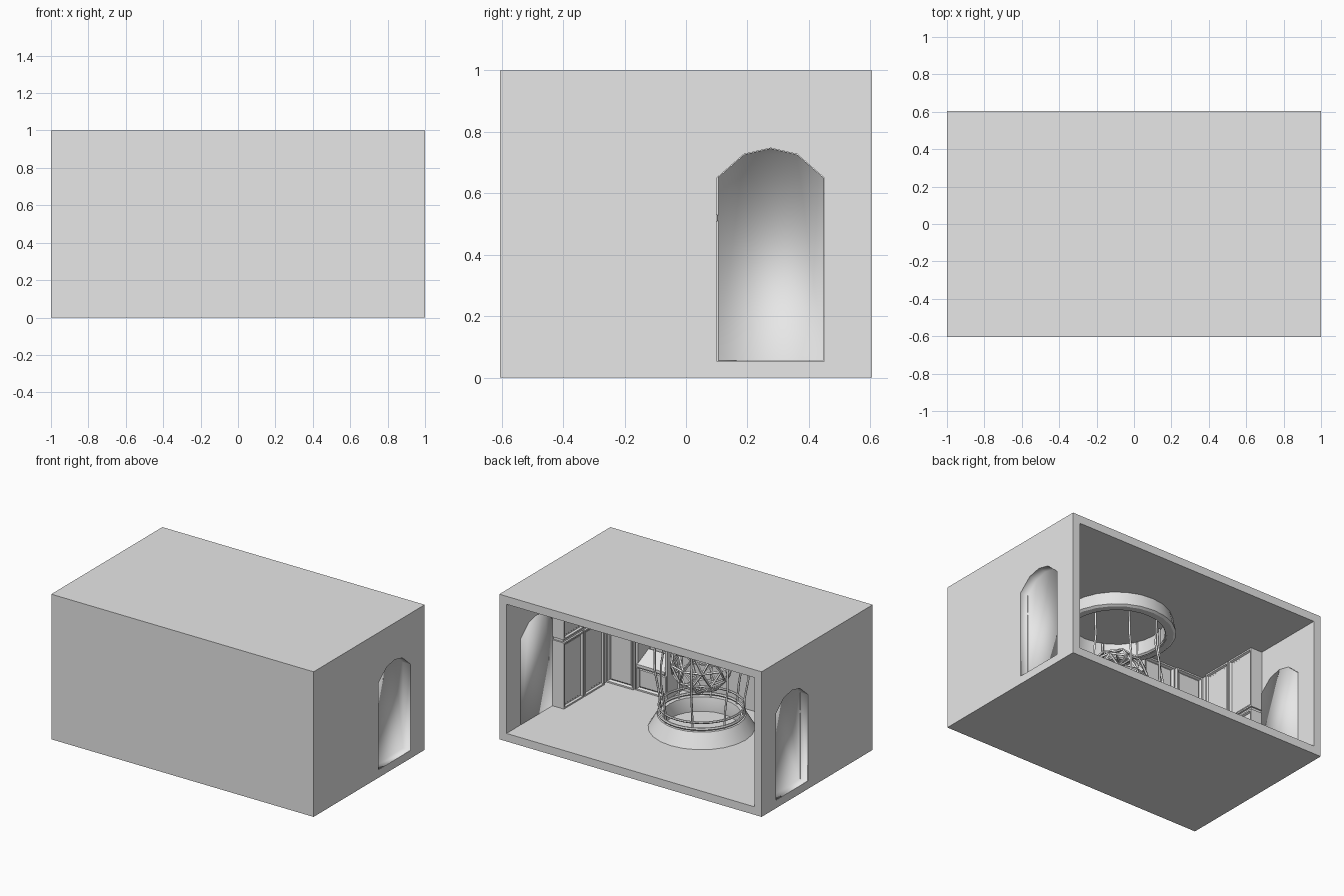
import bpy, bmesh, math
from mathutils import Matrix, Vector

if "Cube" in bpy.data.objects:
    bpy.data.objects.remove(bpy.data.objects["Cube"])

grey = bpy.data.materials.new("plain_grey")
grey.diffuse_color = (0.8, 0.8, 0.8, 1)
grey.use_nodes = True
grey.node_tree.nodes["Principled BSDF"].inputs["Base Color"].default_value = grey.diffuse_color

CX, CY = 0.0, -0.17          # axis of the central machine
IN = 0.945                   # inner wall face
FLOOR, CEIL = 0.055, 0.945


def finish(name, bm, smooth=False):
    me = bpy.data.meshes.new(name)
    bm.to_mesh(me)
    bm.free()
    me.materials.append(grey)
    for p in me.polygons:
        p.use_smooth = smooth
    ob = bpy.data.objects.new(name, me)
    bpy.context.collection.objects.link(ob)
    return ob


def add_box(bm, lo, hi):
    lo, hi = Vector(lo), Vector(hi)
    size = hi - lo
    m = Matrix.Translation((lo + hi) / 2) @ Matrix.Diagonal((*size, 1))
    return bmesh.ops.create_cube(bm, size=1, matrix=m)["verts"]


def box(name, lo, hi):
    bm = bmesh.new()
    add_box(bm, lo, hi)
    return finish(name, bm)


def lathe(name, profile, sides=24):
    # closed (radius, height) profile turned around the machine axis
    bm = bmesh.new()
    rings = []
    for i in range(sides):
        a = 2 * math.pi * i / sides
        rings.append([bm.verts.new((CX + r * math.cos(a), CY + r * math.sin(a), z))
                      for r, z in profile])
    n = len(profile)
    for i in range(sides):
        a, b = rings[i], rings[(i + 1) % sides]
        for j in range(n):
            k = (j + 1) % n
            bm.faces.new((a[j], b[j], b[k], a[k]))
    bmesh.ops.recalc_face_normals(bm, faces=bm.faces)
    ob = finish(name, bm, True)
    bpy.ops.object.select_all(action='DESELECT')
    ob.select_set(True)
    bpy.context.view_layer.objects.active = ob
    bpy.ops.object.shade_smooth_by_angle(angle=math.radians(30))
    return ob


def hoop(name, r, z, t):
    return lathe(name, [(r + t * math.cos(k * math.pi / 3), z + t * math.sin(k * math.pi / 3))
                        for k in range(6)], 32)


def arch_prism(name, x0, x1, open_end, shrink=0.0, smooth=False):
    # arched doorway outline extruded along x; open_end leaves the x1 end off
    s = shrink
    outline = [(0.10 + s, FLOOR + s), (0.45 - s, FLOOR + s), (0.45 - s, 0.65 - s),
               (0.362 - s, 0.727 - s), (0.275, 0.747 - s), (0.188 + s, 0.727 - s),
               (0.10 + s, 0.65 - s)]
    bm = bmesh.new()
    a = [bm.verts.new((x0, y, z)) for y, z in outline]
    b = [bm.verts.new((x1, y, z)) for y, z in outline]
    for i in range(len(a)):
        j = (i + 1) % len(a)
        bm.faces.new((a[i], a[j], b[j], b[i]))
    bm.faces.new(a[::-1])
    end = bm.faces.new(b)
    bmesh.ops.recalc_face_normals(bm, faces=bm.faces)
    if open_end:
        bmesh.ops.delete(bm, geom=[end], context='FACES_ONLY')
    return finish(name, bm, smooth)


def cabinet(name, lo, hi, axis):
    # box whose room-facing side carries a stepped, sunken panel
    bm = bmesh.new()
    add_box(bm, lo, hi)
    axis = Vector(axis)
    bm.normal_update()
    f = [f for f in bm.faces if f.normal.dot(axis) > 0.9]
    bmesh.ops.inset_region(bm, faces=f, thickness=0.014, depth=0)
    bmesh.ops.inset_region(bm, faces=f, thickness=0.010, depth=-0.018)
    bmesh.ops.inset_region(bm, faces=f, thickness=0.012, depth=0.006)
    return finish(name, bm)


# Room shell, open at the back, with a doorway in each side wall
shell = box("room_shell", (-1, -0.605, 0), (1, 0.605, 1))
cutters = [box("room_cutter", (-IN, -0.55, FLOOR), (IN, 0.7, CEIL)),
           arch_prism("right_door_cutter", 0.9, 1.1, False),
           arch_prism("left_door_cutter", -0.9, -1.1, False)]
for c in cutters:
    mod = shell.modifiers.new("cut", 'BOOLEAN')
    mod.operation = 'DIFFERENCE'
    mod.solver = 'EXACT'
    mod.object = c
    c.hide_render = True
    c.hide_viewport = False

# Smooth arched alcoves lining the doorways
for s, side in ((1, "right"), (-1, "left")):
    arch_prism(side + "_door_alcove", s * 0.943, s * 0.999, True, 0.001, True)

# Wall cabinets, mirrored left and right
SPLIT = 0.52
for s, side in ((1, "right"), (-1, "left")):
    def span(x0, x1):
        return min(s * x0, s * x1), max(s * x0, s * x1)
    # side wall: two bays, two rows
    x0, x1 = span(0.857, IN)
    for y0, y1 in ((-0.11, 0.105), (-0.335, -0.12)):
        cabinet(side + "_side_lower_panel", (x0, y0, FLOOR), (x1, y1, SPLIT - 0.01), (-s, 0, 0))
        cabinet(side + "_side_upper_panel", (x0, y0, SPLIT + 0.01), (x1, y1, CEIL), (-s, 0, 0))
    a0, a1 = span(0.87, IN)
    box(side + "_side_backing", (a0, -0.55, FLOOR), (a1, 0.095, CEIL))
    # front wall: tall corner bay
    x0, x1 = span(0.665, 0.87)
    cabinet(side + "_corner_lower_panel", (x0, -0.55, FLOOR), (x1, -0.375, SPLIT - 0.01), (0, 1, 0))
    cabinet(side + "_corner_upper_panel", (x0, -0.55, SPLIT + 0.01), (x1, -0.375, CEIL), (0, 1, 0))
    # front wall: console bay with sloping desk under a sunken screen
    x0, x1 = span(0.41, 0.655)
    cabinet(side + "_console_base", (x0, -0.55, FLOOR), (x1, -0.385, 0.22), (0, 1, 0))
    cabinet(side + "_console_screen", (x0, -0.55, 0.22), (x1, -0.50, SPLIT), (0, 1, 0))
    cabinet(side + "_console_upper_panel", (x0, -0.55, SPLIT + 0.01), (x1, -0.385, CEIL), (0, 1, 0))
    bm = bmesh.new()
    vs = add_box(bm, (x0 + 0.015, -0.50, 0.22), (x1 - 0.015, -0.375, 0.24))
    for v in vs:
        if v.co.y < -0.45 and v.co.z > 0.23:
            v.co.z = 0.30
    finish(side + "_console_desk", bm)
    for e in (x0, x1 - 0.02):
        box(side + "_console_cheek", (e, -0.55, 0.22), (e + 0.02, -0.385, SPLIT))

# Floor pedestal and its hoops
lathe("pedestal", [(0.335, FLOOR), (0.28, 0.15), (0.245, 0.15), (0.235, 0.10), (0.235, FLOOR)])
hoop("lower_hoop", 0.268, 0.165, 0.010)
hoop("upper_hoop", 0.268, 0.21, 0.008)

# Ceiling ring
lathe("ceiling_ring", [(0.35, CEIL), (0.37, 0.85), (0.355, 0.84), (0.315, 0.84), (0.30, CEIL)])
hoop("ceiling_hoop", 0.31, 0.85, 0.009)

# Bowed rods joining ceiling ring and pedestal
cu = bpy.data.curves.new("cage_rods", 'CURVE')
cu.dimensions = '3D'
cu.bevel_depth = 0.007
cu.bevel_resolution = 1
cu.use_fill_caps = True
for i in range(8):
    a = math.pi / 4 * (i + 0.5)
    path = [(0.262, 0.15), (0.275, 0.28), (0.30, 0.42), (0.30, 0.56), (0.275, 0.70), (0.28, 0.93)]
    sp = cu.splines.new('POLY')
    sp.points.add(len(path) - 1)
    for p, (r, z) in zip(sp.points, path):
        p.co = (CX + r * math.cos(a), CY + r * math.sin(a), z, 1)
cu.materials.append(grey)
bpy.context.collection.objects.link(bpy.data.objects.new("cage_rods", cu))

# Lattice sphere hanging at the centre
bm = bmesh.new()
bmesh.ops.create_icosphere(bm, subdivisions=2, radius=0.2,
                           matrix=Matrix.Translation((CX, CY, 0.51)))
sphere = finish("lattice_sphere", bm)
wire = sphere.modifiers.new("bars", 'WIREFRAME')
wire.thickness = 0.016
wire.use_even_offset = True
